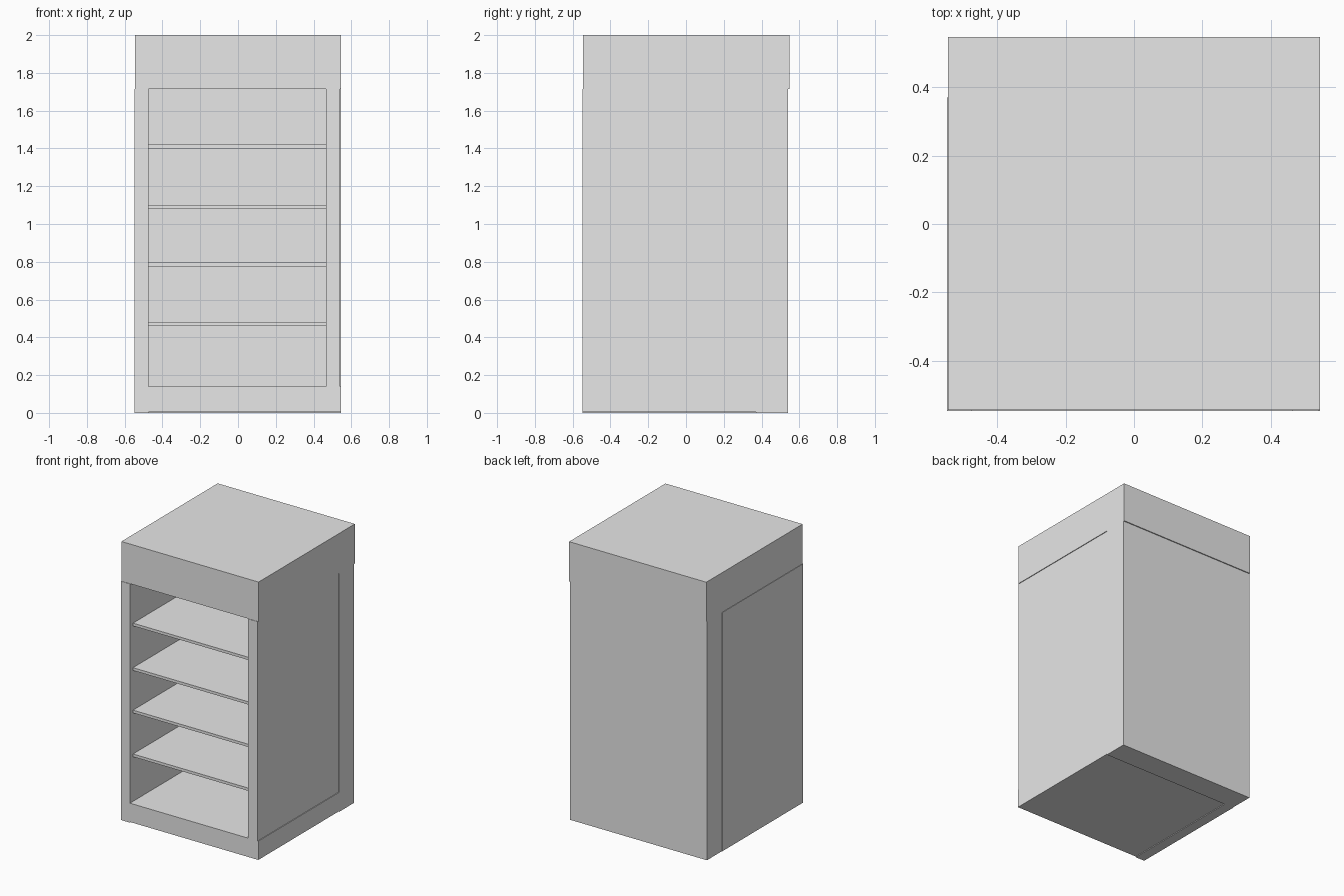
import bpy
import bmesh
from mathutils import Vector

default = bpy.data.objects.get("Cube")
if default:
    bpy.data.objects.remove(default, do_unlink=True)

# Single light grey finish
grey = bpy.data.materials.new("light_grey")
grey.use_nodes = True
grey.diffuse_color = (0.8, 0.8, 0.8, 1)
grey.node_tree.nodes["Principled BSDF"].inputs["Base Color"].default_value = (0.8, 0.8, 0.8, 1)


def box(name, low, high):
    """Axis-aligned board between two opposite corners."""
    low, high = Vector(low), Vector(high)
    bm = bmesh.new()
    bmesh.ops.create_cube(bm, size=1)
    for v in bm.verts:
        v.co = (low + high) / 2 + v.co * (high - low)
    mesh = bpy.data.meshes.new(name)
    bm.to_mesh(mesh)
    bm.free()
    mesh.materials.append(grey)
    obj = bpy.data.objects.new(name, mesh)
    bpy.context.collection.objects.link(obj)
    return obj


FRONT, BACK = -0.548, 0.37         # depth range of the side panels
FLOOR, CEILING = 0.14, 1.715       # height range of the opening
INNER_RIGHT, INNER_LEFT = -0.475, 0.465

# Carcass: plinth, two side panels, thick back and top block
box("base", (INNER_RIGHT, FRONT, 0.005), (0.545, BACK, FLOOR))
box("right_side_panel", (-0.548, FRONT, 0), (INNER_RIGHT, BACK, CEILING))
box("left_side_panel", (INNER_LEFT, FRONT, FLOOR), (0.54, BACK, CEILING))
box("back_panel", (-0.545, BACK, 0), (0.545, 0.541, CEILING))
box("top_block", (-0.545, -0.545, CEILING), (0.545, 0.548, 2))

# Four thin shelves, set slightly back from the front
for i, z in enumerate((0.46, 0.775, 1.08, 1.4)):
    box(f"shelf_{i + 1}", (INNER_RIGHT, FRONT + 0.035, z), (INNER_LEFT, BACK, z + 0.02))
